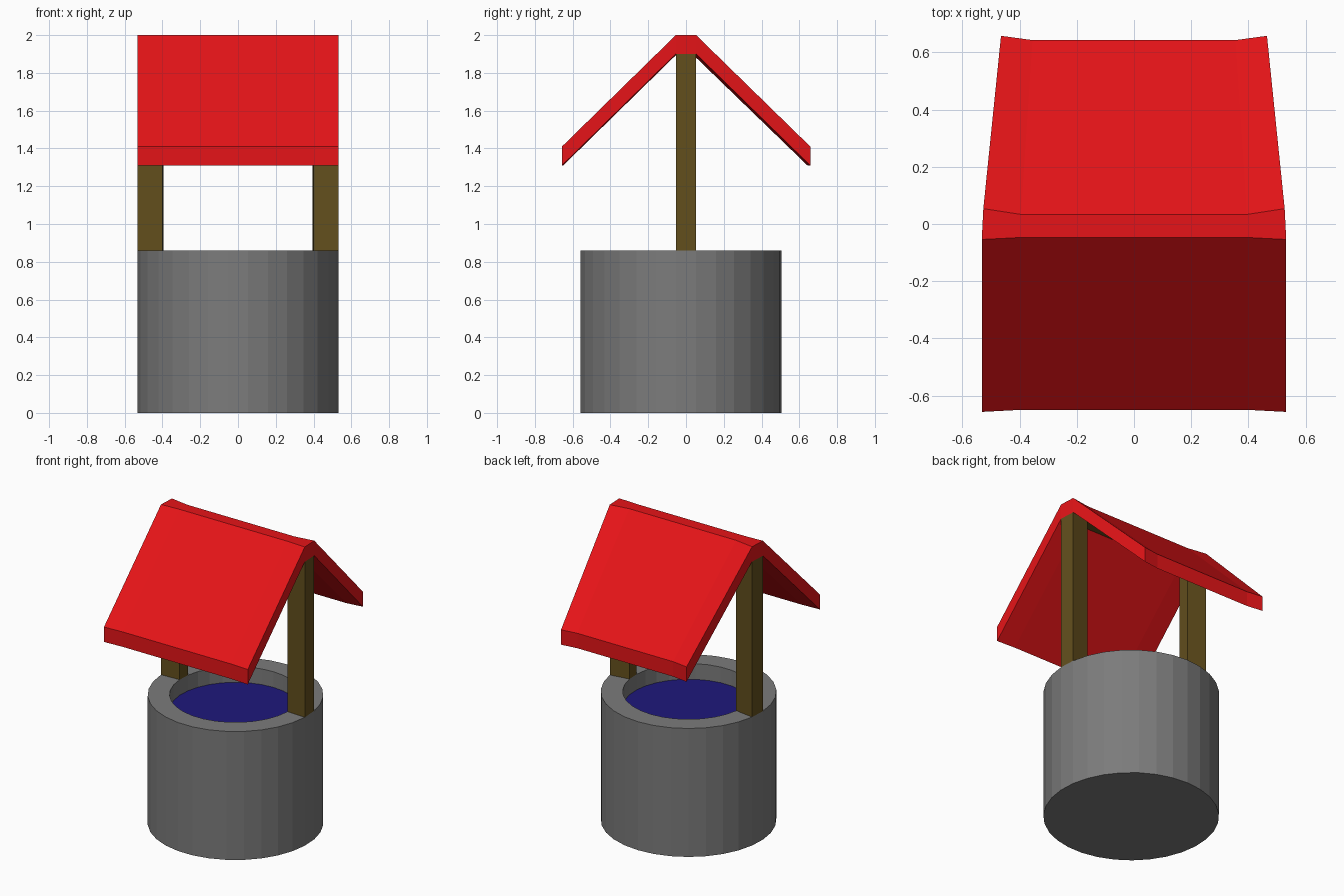
import bpy, bmesh
from math import sin, cos, pi

if "Cube" in bpy.data.objects:
    bpy.data.objects.remove(bpy.data.objects["Cube"])

SIDES, CY = 31, -0.027          # well wall segments, well centre in y
R_OUT, R_IN = 0.533, 0.40
RIM, WATER, BEAM, RIDGE = 0.86, 0.755, 1.90, 2.0


def material(name, color):
    m = bpy.data.materials.new(name)
    m.diffuse_color = (*color, 1)
    m.use_nodes = True
    m.node_tree.nodes["Principled BSDF"].inputs["Base Color"].default_value = m.diffuse_color
    return m


stone = material("stone", (0.2, 0.2, 0.2))
wood = material("wood", (0.125, 0.078, 0.012))
red = material("roof_red", (0.79, 0.007, 0.009))
blue = material("water_blue", (0.013, 0.009, 0.2))


def build(name, verts, faces, mats, brown_faces=()):
    me = bpy.data.meshes.new(name)
    me.from_pydata(verts, [], faces)
    for m in mats:
        me.materials.append(m)
    for i in brown_faces:
        me.polygons[i].material_index = 1
    bm = bmesh.new()
    bm.from_mesh(me)
    bmesh.ops.recalc_face_normals(bm, faces=bm.faces)
    bm.to_mesh(me)
    bm.free()
    ob = bpy.data.objects.new(name, me)
    bpy.context.collection.objects.link(ob)
    return ob


def ring_point(r, k):
    a = pi / 2 + 2 * pi * k / SIDES
    return r * cos(a), CY + r * sin(a)


def ring(r, z):
    return [(*ring_point(r, k), z) for k in range(SIDES)]


# Stone wall: lathed outer wall, rim and inner wall, with closed base
rings = [(R_OUT, 0), (R_OUT, RIM), (R_IN, RIM), (R_IN, WATER)]
verts = [p for r, z in rings for p in ring(r, z)]
faces = [tuple(range(SIDES))]
for j in range(len(rings) - 1):
    for k in range(SIDES):
        n = (k + 1) % SIDES
        a, b = j * SIDES, (j + 1) * SIDES
        faces.append((a + k, a + n, b + n, b + k))
# the inner floor closes the shell just under the water
verts += ring(R_IN, WATER - 0.01)
b, c = 3 * SIDES, 4 * SIDES
faces += [(b + k, b + (k + 1) % SIDES, c + (k + 1) % SIDES, c + k) for k in range(SIDES)]
faces.append(tuple(range(c, c + SIDES)))
build("well_wall", verts, faces, [stone])

# Water surface
water = build("water", ring(R_IN, WATER), [tuple(range(SIDES))], [blue])
if water.data.polygons[0].normal.z < 0:
    water.data.flip_normals()

# Posts rise from one rim segment on each side
fo, bo = ring_point(R_OUT, -8), ring_point(R_OUT, -7)
fi, bi = ring_point(R_IN, -8), ring_point(R_IN, -7)
box = [(0, 1, 2, 3), (4, 5, 6, 7), (0, 1, 5, 4), (1, 2, 6, 5), (2, 3, 7, 6), (3, 0, 4, 7)]
for s, name in ((-1, "left_post"), (1, "right_post")):
    base = [(s * x, y) for x, y in (fo, bo, bi, fi)]
    build(name, [(x, y, z) for z in (RIM, BEAM) for x, y in base], box, [wood])

# Roof: four cross-sections along x; each has front eave, ridge front/back, back eave
outer = [(fo[0], -0.657), fo, bo, (0.465, 0.658)]
inner = [(fi[0], -0.65), fi, bi, (0.355, 0.643)]
heights = [1.41, RIDGE, RIDGE, 1.41]
drop = RIDGE - BEAM
verts, faces, brown = [], [], []
for s, section in ((-1, outer), (-1, inner), (1, inner), (1, outer)):
    top = [(s * x, y, z) for (x, y), z in zip(section, heights)]
    verts += top + [(x, y, z - drop) for x, y, z in reversed(top)]
for c in range(3):
    a, b = 8 * c, 8 * c + 8
    for k in range(8):
        n = (k + 1) % 8
        if k == 5:               # wooden underside of the ridge
            brown.append(len(faces))
        faces.append((a + k, a + n, b + n, b + k))
for a in (0, 24):                # gable ends
    faces += [(a + k, a + k + 1, a + 6 - k, a + 7 - k) for k in range(3)]
build("roof", verts, faces, [red, wood], brown)
